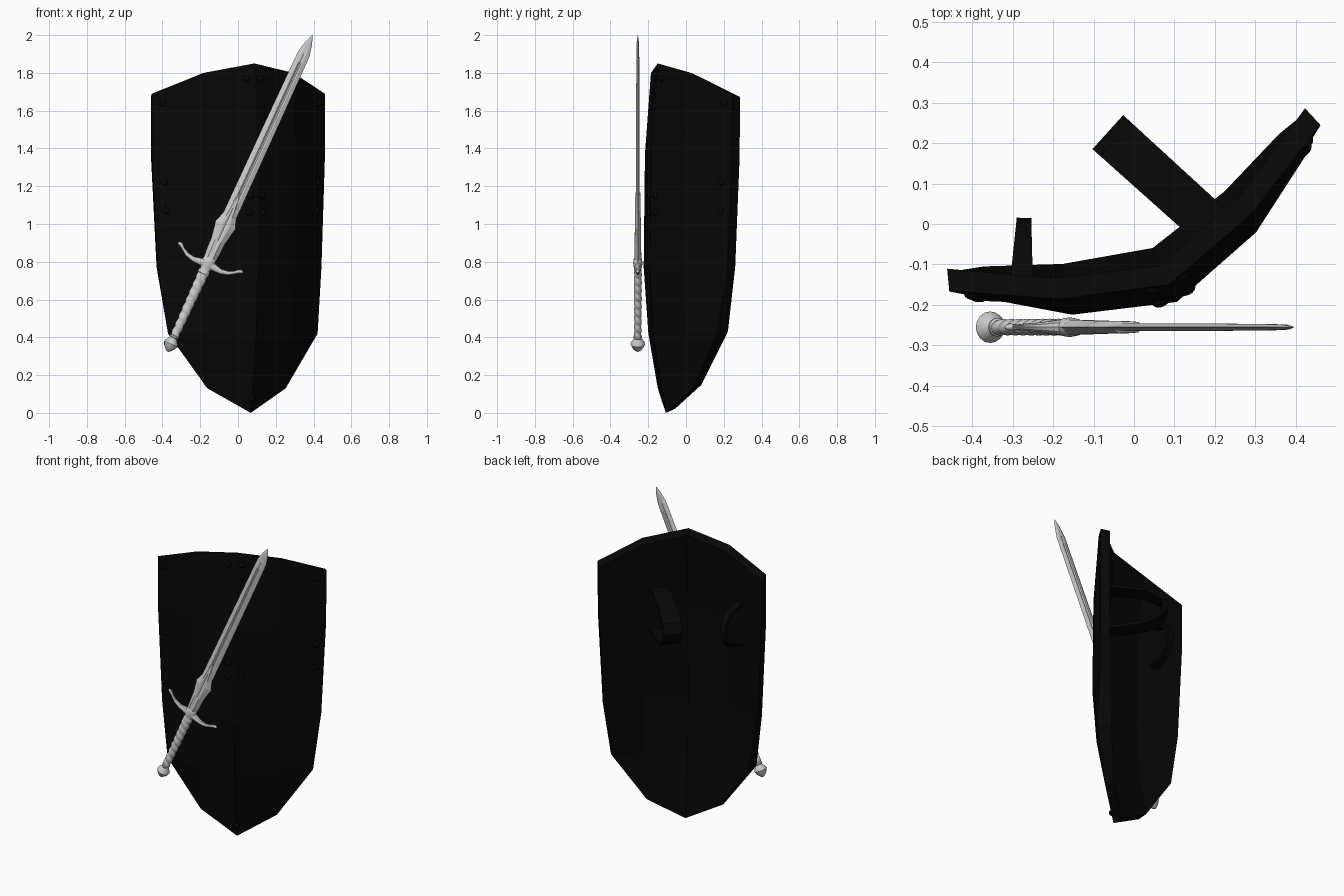
import bpy, bmesh, math
from mathutils import Vector, Matrix

if "Cube" in bpy.data.objects:
    bpy.data.objects.remove(bpy.data.objects["Cube"])

black = bpy.data.materials.new("black_paint")
black.diffuse_color = (0.002, 0.002, 0.002, 1)
black.use_nodes = True
black.node_tree.nodes["Principled BSDF"].inputs["Base Color"].default_value = black.diffuse_color

def finish(name, bm, mat=None, smooth=None, matrix=None):
    bmesh.ops.remove_doubles(bm, verts=bm.verts[:], dist=1e-5)
    bmesh.ops.recalc_face_normals(bm, faces=bm.faces[:])
    me = bpy.data.meshes.new(name)
    bm.to_mesh(me)
    bm.free()
    ob = bpy.data.objects.new(name, me)
    bpy.context.collection.objects.link(ob)
    if mat:
        me.materials.append(mat)
    if matrix:
        ob.matrix_world = matrix
    if smooth:
        bpy.ops.object.select_all(action='DESELECT')
        ob.select_set(True)
        bpy.context.view_layer.objects.active = ob
        bpy.ops.object.shade_smooth_by_angle(angle=math.radians(smooth))
    return ob

def loft(name, rings, mat=None, smooth=None, matrix=None):
    bm = bmesh.new()
    vs = [[bm.verts.new(p) for p in r] for r in rings]
    n = len(vs[0])
    for a, b in zip(vs, vs[1:]):
        for k in range(n):
            bm.faces.new((a[k], a[(k + 1) % n], b[(k + 1) % n], b[k]))
    bm.faces.new(vs[0])
    bm.faces.new(vs[-1])
    return finish(name, bm, mat, smooth, matrix)

# Shield frame: u across, f towards the shield's front, turned about z
C, S = 0.9125, 0.409
def world(u, f, z):
    return Vector(((u + 0.018) * C + f * S, (u + 0.018) * S - f * C, z))

# Rows from top to bottom: centre, middle and edge columns as (u, f, z)
rows = [
    [(0, .172, 1.85), (.26, .095, 1.80), (.502, -.036, 1.69)],
    [(0, .208, 1.37), (.255, .132, 1.37), (.502, -.034, 1.37)],
    [(0, .219, .77), (.249, .142, .77), (.475, -.020, .77)],
    [(0, .195, .40), (.244, .117, .42), (.434, .022, .42)],
    [(0, .125, .00), (.227, .070, .13), (.434, .022, .42)],
]
bm = bmesh.new()
front, back = [], []
for i, r in enumerate(rows):
    full = [(-u, f, z) for u, f, z in r[:0:-1]] + r
    front.append([bm.verts.new(world(u, f, z)) for u, f, z in full])
    # the rim is deeper towards the lower corners
    ring = []
    for j, (u, f, z) in enumerate(full):
        low = i >= 3 and j in (0, 4)
        ring.append(bm.verts.new(world(u * (.92 if low else .965), f - (.078 if low else .052),
                                       .9 + (z - .9) * .977)))
    back.append(ring)
for i in range(4):
    for j in range(4):
        for g in (front, back):
            bm.faces.new((g[i][j], g[i][j + 1], g[i + 1][j + 1], g[i + 1][j]))
rim = [(0, j) for j in range(4)] + [(i, 4) for i in range(4)] \
    + [(4, j) for j in range(4, 0, -1)] + [(i, 0) for i in range(4, 0, -1)]
for (a, b), (c, d) in zip(rim, rim[1:] + rim[:1]):
    bm.faces.new((front[a][b], front[c][d], back[c][d], back[a][b]))
shield = finish("shield_body", bm, black)
bpy.context.view_layer.update()

# Rivets: low domes seated on the front face
spots = [(-.04, 1.77), (.04, 1.77), (-.04, 1.06), (.04, 1.06), (-.035, 1.15), (.035, 1.15), (0, .07)]
for side in (-1, 1):
    spots += [(side * .455, 1.64), (side * .445, 1.22), (side * .44, 1.07)]
for k, (u, z) in enumerate(spots):
    hit, loc, nor, _ = shield.ray_cast(world(u, 1, z), Vector((-S, C, 0)))
    if hit:
        bm = bmesh.new()
        bmesh.ops.create_uvsphere(bm, u_segments=8, v_segments=6, radius=.019)
        bmesh.ops.scale(bm, vec=(1, 1, .7), verts=bm.verts[:])
        m = Matrix.Translation(loc) @ nor.to_track_quat('Z', 'Y').to_matrix().to_4x4()
        finish(f"rivet_{k}", bm, black, 40, m)

# Arm strap and hand grip: flat bands arched out from the back
def strap(name, outer, out, depth, w0, w1, z0, z1):
    out = Vector((*out, 0)).normalized()
    side = Vector((out.y, -out.x, 0))
    base = Vector((*outer, 0)) - out * depth
    prof = [(-.03, 0), (.3, .03), (.7, .12), (.94, .3), (1, .5), (.94, .7), (.7, .88), (.3, .97), (-.03, 1)]
    path = [base + out * (a * depth) + Vector((0, 0, z0 + (z1 - z0) * b)) for a, b in prof]
    rings = []
    for i, p in enumerate(path):
        t = (path[min(i + 1, 8)] - path[max(i - 1, 0)]).normalized()
        n = side.cross(t) * .009
        w = side * ((w0 + (w1 - w0) * max(prof[i][0], 0)) / 2)
        rings.append([p + w + n, p - w + n, p - w - n, p + w - n])
    loft(name, rings, black)

strap("arm_strap", (-.058, .221), (-.74, .67), .375, .108, .113, 1.205, 1.485)
strap("hand_strap", (-.272, .006), (.04, 1), .175, .06, .036, 1.20, 1.465)

# Sword frame: local z runs along the blade, local x along the guard
sword = Matrix.Translation((-.355, -.255, .365)) @ Matrix.Rotation(math.atan2(.4165, .9091), 4, 'Y')

def lathe(name, prof, n=16, flat=1):
    rings = [[(r * math.cos(a), r * flat * math.sin(a), s)
              for a in (2 * math.pi * k / n for k in range(n))] for s, r in prof]
    loft(name, rings, None, 35, sword)

lathe("pommel", [(-.044, .004), (-.038, .014), (-.018, .031), (0, .039), (.010, .036), (.022, .026),
                 (.034, .020), (.038, .023), (.046, .023), (.05, .018)])
lathe("grip_collar", [(.405, .024), (.41, .031), (.425, .031), (.432, .027), (.45, .034), (.47, .038),
                      (.49, .035), (.5, .030)], 12, .65)

# Grip with a spiral wrap
rings = []
for i in range(73):
    t = i / 72
    s = .045 + .37 * t
    ring = []
    for k in range(16):
        a = 2 * math.pi * k / 16
        r = .019 + .007 * t + .005 * abs(math.cos(a / 2 + math.pi * s / .046))
        ring.append((r * math.cos(a), r * (.84 - .16 * t) * math.sin(a), s))
    rings.append(ring)
loft("grip", rings, None, 50, sword)

# Guard: tapering arm that dips and curls towards the tip, mirrored
half = [(0, .468, .027), (.04, .462, .020), (.08, .458, .014), (.12, .467, .011), (.15, .485, .008),
        (.163, .496, .010), (.176, .503, .011), (.186, .503, .007), (.191, .502, .002)]
full = [(-x, s, r) for x, s, r in half[:0:-1]] + half
rings = []
for i, (x, s, r) in enumerate(full):
    a, b = full[max(i - 1, 0)], full[min(i + 1, len(full) - 1)]
    t = Vector((b[0] - a[0], 0, b[1] - a[1])).normalized()
    n = Vector((-t.z, 0, t.x))
    rings.append([Vector((x, 0, s)) + n * r * math.cos(q) + Vector((0, r * .85 * math.sin(q), 0))
                  for q in (math.pi * k / 5 for k in range(10))])
loft("guard", rings, None, 35, sword)

# Blade and its thicker root share a grooved section
def blade(name, stations):
    rings = []
    for s, w, t, g in stations:
        top = [(w, 0), (w * .42, t), (w * .2, t), (0, t * g), (-w * .2, t), (-w * .42, t)]
        low = [(-w, 0), (-w * .42, -t), (-w * .2, -t), (0, -t * g), (w * .2, -t), (w * .42, -t)]
        rings.append([(x, y, s) for x, y in top + low])
    loft(name, rings, None, None, sword)

blade("blade", [(.5, .034, .009, .4), (.78, .038, .009, .4), (1.3, .036, .009, .4), (1.64, .034, .008, .4),
                (1.69, .033, .007, 1), (1.75, .020, .006, 1), (1.798, .001, .001, 1)])
blade("blade_root", [(.47, .032, .019, 1), (.53, .037, .018, 1), (.6, .040, .017, .8), (.66, .050, .016, .7),
                     (.695, .058, .016, .7), (.705, .052, .016, .7), (.74, .041, .015, .7),
                     (.79, .030, .015, .9), (.88, .003, .013, 1)])
